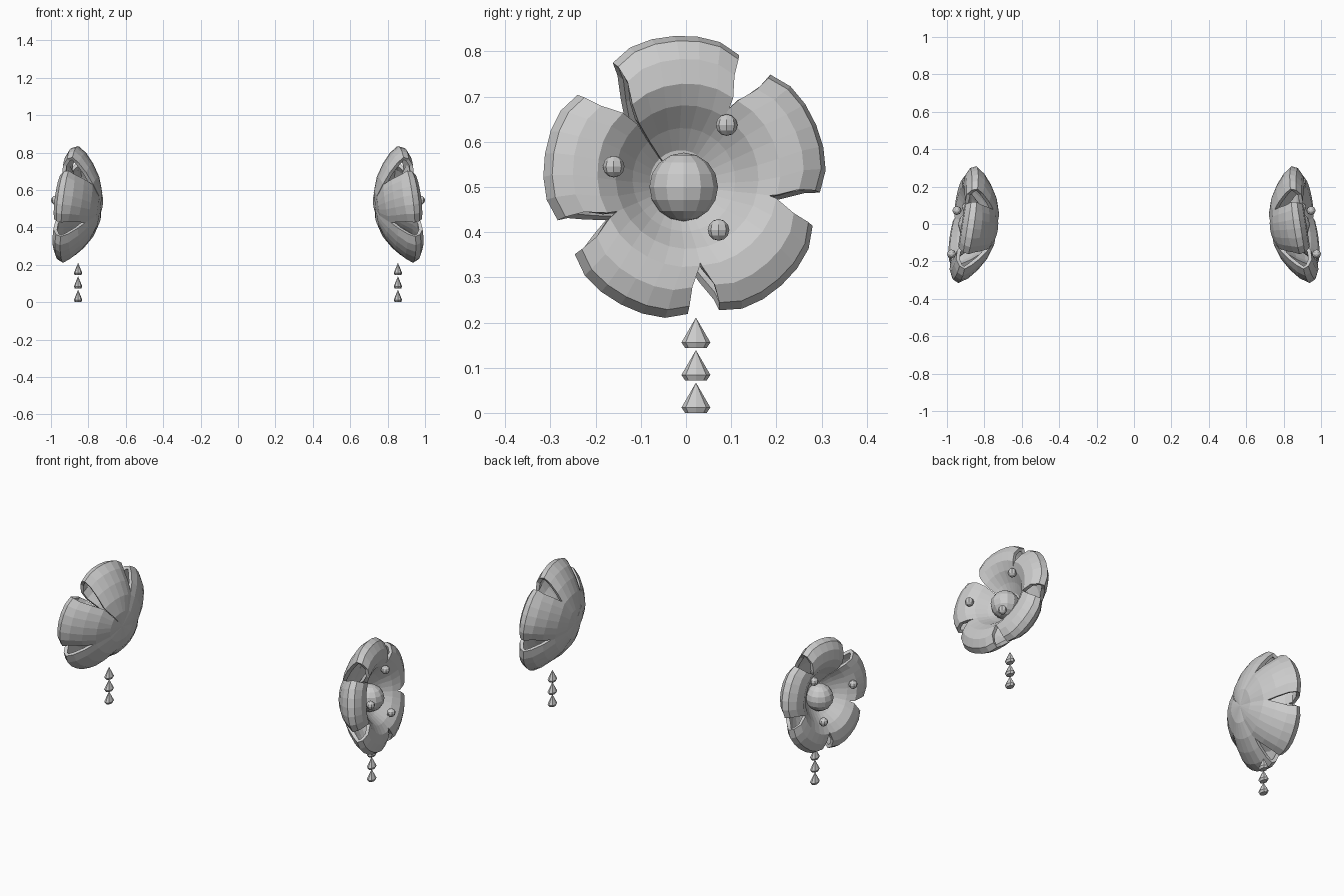
import bpy, bmesh, math
from mathutils import Vector, Matrix

if "Cube" in bpy.data.objects:
    bpy.data.objects.remove(bpy.data.objects["Cube"])

# Flower frame: axis points outwards (+x), tipped slightly up and back
AXIS = Vector((1, 0.15, 0.12)).normalized()
BASE = Vector((0.735, -0.025, 0.50))
E1 = (Vector((0, 1, 0)) - AXIS * AXIS.y).normalized()
E2 = AXIS.cross(E1)


def finish(name, bm, thickness=0):
    """Make an object and mirror it to the other side."""
    me = bpy.data.meshes.new(name)
    bm.to_mesh(me)
    bm.free()
    ob = bpy.data.objects.new(name, me)
    bpy.context.collection.objects.link(ob)
    if thickness:
        s = ob.modifiers.new("thickness", 'SOLIDIFY')
        s.thickness = thickness
        s.offset = -1
    m = ob.modifiers.new("pair", 'MIRROR')
    m.use_axis = (True, False, False)
    m.use_mirror_merge = False
    return ob


# Hollow petal: back bowl, tip folded over, front lip dipping to the centre
PROFILE = [(0, 0), (.09, .003), (.17, .03), (.235, .07), (.288, .115),
           (.318, .16), (.303, .193), (.26, .214), (.205, .214),
           (.16, .186), (.115, .138), (.07, .10), (0, .09)]
TIP = 5
COLS = 6


def petal(name, angle):
    bm = bmesh.new()
    mid = math.radians(angle)
    grid = []
    for i, (r, w) in enumerate(PROFILE):
        t = min(max((r - .17) / .10, 0), 1)
        half = math.radians(37.5 - 9.5 * t)
        cup = min(r / .2, 1) * (.012 if i < TIP else 0 if i == TIP else -.005)
        row = []
        for j in range(COLS + 1):
            s = 2 * j / COLS - 1
            a = mid + s * half
            rr = r * (1 - 0.05 * t * s ** 4)
            row.append(bm.verts.new(BASE + (E1 * math.cos(a) + E2 * math.sin(a)) * rr
                                    + AXIS * (w + cup * s * s)))
        grid.append(row)
    last = len(PROFILE) - 2
    for i in range(last + 1):
        for j in range(COLS):
            a, b, c, d = grid[i][j], grid[i][j + 1], grid[i + 1][j + 1], grid[i + 1][j]
            bm.faces.new((a, c, d) if i == 0 else (a, b, d) if i == last else (a, b, c, d))
    bmesh.ops.delete(bm, geom=[v for v in bm.verts if not v.link_faces], context='VERTS')
    bmesh.ops.remove_doubles(bm, verts=bm.verts[:], dist=0.0005)
    finish(name, bm, 0.02)


def ball(name, loc, radius, seg, rings):
    bm = bmesh.new()
    bmesh.ops.create_uvsphere(bm, u_segments=seg, v_segments=rings, radius=radius,
                              matrix=Matrix.Translation(loc))
    finish(name, bm)


def drop(name, z):
    """Faceted drop: narrow base, wide girdle, pointed top."""
    bm = bmesh.new()
    n = 8
    rings = []
    for r, h in ((.024, 0), (.032, .012)):
        rings.append([bm.verts.new((.855 + .7 * r * math.cos(2 * math.pi * k / n),
                                    .022 + r * math.sin(2 * math.pi * k / n), z + h))
                      for k in range(n)])
    tip = bm.verts.new((.855, .022, z + .067))
    bm.faces.new(rings[0][::-1])
    for k in range(n):
        m = (k + 1) % n
        bm.faces.new((rings[0][k], rings[0][m], rings[1][m], rings[1][k]))
        bm.faces.new((rings[1][k], rings[1][m], tip))
    finish(name, bm)


# Five petals
for i, angle in enumerate((23, 94.5, 171, 243, 312.5)):
    petal(f"petal_{i + 1}", angle)
# Round flower centre
ball("flower_centre", (.865, -.005, .50), .076, 12, 8)
# Small beads resting on the petals
for i, loc in enumerate([(.897, .09, .637), (.976, -.16, .545), (.947, .072, .405)]):
    ball(f"bead_{i + 1}", loc, .024, 8, 6)
# Hanging drops
for i, z in enumerate((0, .072, .144)):
    drop(f"hanging_drop_{i + 1}", z)
